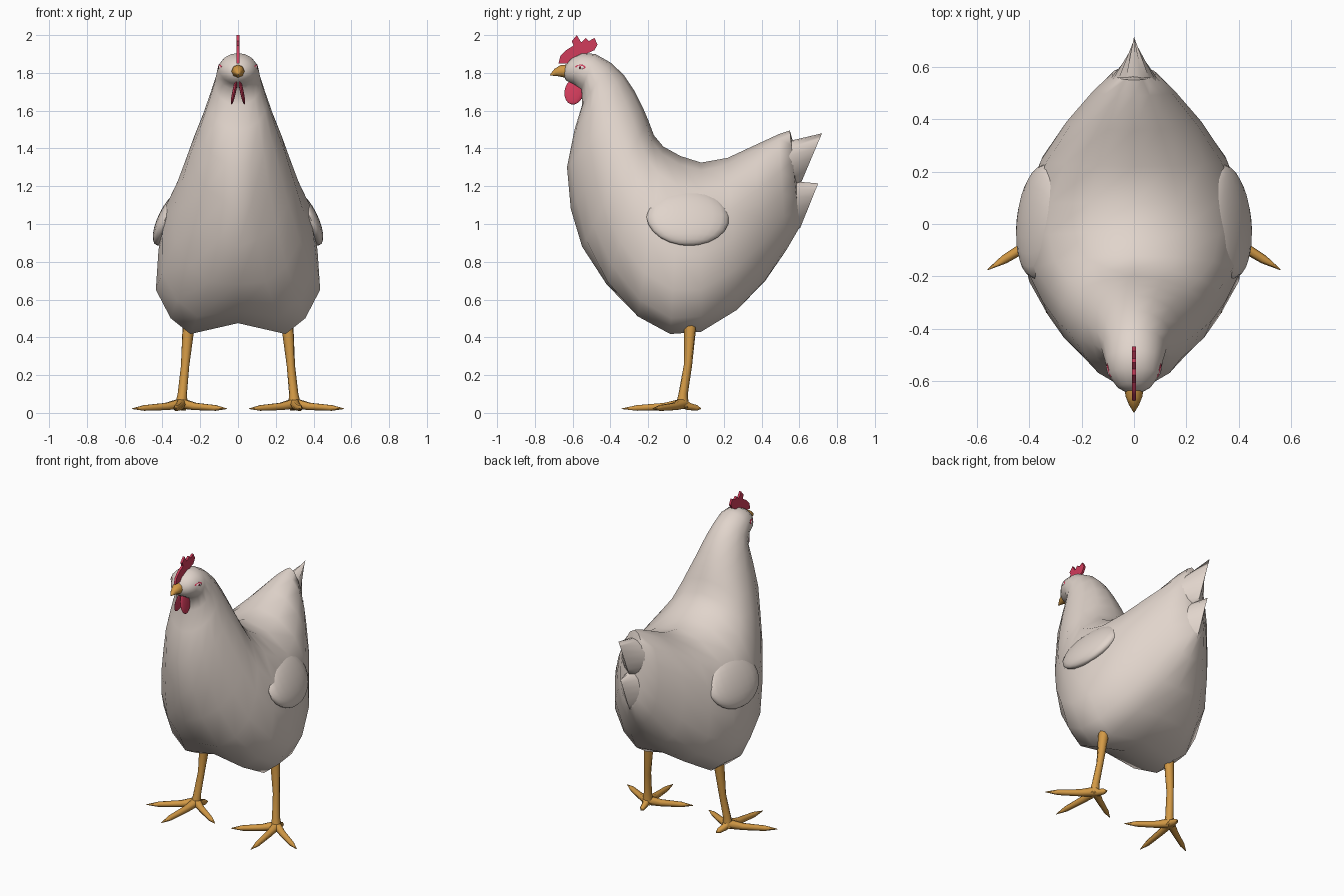
import bpy, bmesh
from math import sin, cos, pi, radians
from mathutils import Vector

old = bpy.data.objects.get("Cube")
if old:
    bpy.data.objects.remove(old, do_unlink=True)


def material(name, rgb):
    m = bpy.data.materials.new(name)
    m.use_nodes = True
    m.diffuse_color = (*rgb, 1)
    node = next(n for n in m.node_tree.nodes if n.type == "BSDF_PRINCIPLED")
    node.inputs["Base Color"].default_value = (*rgb, 1)
    node.inputs["Roughness"].default_value = 0.8
    return m


cream = material("cream feathers", (0.75, 0.66, 0.6))
orange = material("orange skin", (0.65, 0.32, 0.06))
red = material("comb red", (0.64, 0.045, 0.105))
white = material("eye white", (0.8, 0.72, 0.7))
dark = material("pupil dark", (0.1, 0.01, 0.015))


def finish(name, bm, mat, angle=40):
    bmesh.ops.remove_doubles(bm, verts=bm.verts, dist=0.0005)
    bmesh.ops.recalc_face_normals(bm, faces=bm.faces)
    mesh = bpy.data.meshes.new(name)
    bm.to_mesh(mesh)
    bm.free()
    mesh.materials.append(mat)
    ob = bpy.data.objects.new(name, mesh)
    bpy.context.collection.objects.link(ob)
    bpy.ops.object.select_all(action="DESELECT")
    ob.select_set(True)
    bpy.context.view_layer.objects.active = ob
    bpy.ops.object.shade_smooth_by_angle(angle=radians(angle))
    return ob


def loft(name, rings, mat, angle=40):
    """Skin over rings; ends are pinched shut or buried in another part."""
    bm = bmesh.new()
    rows = [[bm.verts.new(p) for p in ring] for ring in rings]
    n = len(rows[0])
    for a, b in zip(rows, rows[1:]):
        for i in range(n):
            j = (i + 1) % n
            bm.faces.new((a[i], a[j], b[j], b[i]))
    return finish(name, bm, mat, angle)


# Half outline of a plump body slice: width share, height share
PLUMP = [(0, 0), (.58, -.065), (.82, .03), (1, .2), (.97, .42),
         (.93, .62), (.75, .82), (.4, .95), (0, 1)]


def section(ty, tz, by, bz, w, plump):
    """Closed slice hung between a top and a bottom point; negative plump is keeled."""
    half = []
    for i, (px, pu) in enumerate(PLUMP):
        a = pi * i / 8
        x = w * (px * plump + sin(a) * (1 - plump))
        u = pu * plump + (1 - cos(a)) / 2 * (1 - plump)
        half.append((x, by + (ty - by) * u, bz + (tz - bz) * u))
    return half + [(-x, y, z) for x, y, z in half[-2:0:-1]]


def tube(name, path, mat, sides=8):
    """Round limb through (x, y, z, radius) points."""
    pts = [Vector(p[:3]) for p in path]
    rings = []
    for i, p in enumerate(pts):
        d = pts[min(i + 1, len(pts) - 1)] - pts[max(i - 1, 0)]
        q = d.to_track_quat("Z", "Y")
        r = path[i][3]
        rings.append([p + q @ Vector((r * cos(2 * pi * k / sides),
                                      r * sin(2 * pi * k / sides), 0))
                      for k in range(sides)])
    return loft(name, rings, mat, 60)


def ellipsoid(name, loc, scale, mat, rot=(0, 0, 0), seg=14):
    bm = bmesh.new()
    bmesh.ops.create_uvsphere(bm, u_segments=seg, v_segments=seg // 2 + 2, radius=1)
    bmesh.ops.scale(bm, vec=scale, verts=bm.verts)
    ob = finish(name, bm, mat, 60)
    ob.location, ob.rotation_euler = loc, rot
    return ob


# Body, neck and head in one sweep from tail to face
loft("body", [section(*s) for s in (
    (.565, 1.44, .61, 1.0, 0, 0),
    (.55, 1.495, .60, .98, .085, 0),
    (.49, 1.475, .53, .86, .155, .1),
    (.36, 1.415, .42, .70, .26, .3),
    (.22, 1.35, .27, .565, .36, .6),
    (.08, 1.325, .08, .48, .425, .95),
    (-.03, 1.36, -.08, .475, .435, 1),
    (-.12, 1.41, -.25, .54, .41, .7),
    (-.17, 1.47, -.42, .68, .35, .2),
    (-.20, 1.55, -.55, .88, .295, -.2),
    (-.23, 1.62, -.61, 1.08, .25, -.4),
    (-.27, 1.70, -.63, 1.3, .20, -.2),
    (-.33, 1.79, -.59, 1.5, .155, 0),
    (-.40, 1.855, -.55, 1.63, .125, 0),
    (-.48, 1.90, -.555, 1.71, .112, 0),
    (-.55, 1.905, -.60, 1.74, .1, 0),
    (-.61, 1.875, -.635, 1.76, .065, 0),
    (-.66, 1.81, -.66, 1.81, 0, 0))], cream, 60)

# Tail feathers: wedges closing to a sharp slanted rear edge
loft("tail_feather_upper", [section(*s) for s in (
    (.40, 1.41, .45, 1.15, .15, 0),
    (.55, 1.44, .575, 1.2, .085, 0),
    (.72, 1.48, .61, 1.22, 0, 0))], cream, 60)
loft("tail_feather_lower", [section(*s) for s in (
    (.45, 1.24, .45, .9, .15, 0),
    (.58, 1.225, .57, .96, .078, 0),
    (.70, 1.215, .605, .98, 0, 0))], cream, 60)

# Beak
tube("beak", [(0, -.63, 1.808, .036), (0, -.66, 1.81, .032),
              (0, -.69, 1.802, .02), (0, -.72, 1.788, .002)], orange)

# Comb, a thin jagged plate
bm = bmesh.new()
outline = [(-.675, 1.85), (-.665, 1.89), (-.635, 1.92), (-.595, 1.945), (-.605, 1.968),
           (-.578, 2), (-.555, 1.962), (-.53, 1.985), (-.515, 1.968), (-.485, 1.985),
           (-.468, 1.95), (-.485, 1.92), (-.53, 1.9), (-.57, 1.88), (-.63, 1.85)]
face = bm.faces.new([bm.verts.new((-.007, y, z)) for y, z in outline])
new = bmesh.ops.extrude_face_region(bm, geom=[face])["geom"]
bmesh.ops.translate(bm, vec=(.014, 0, 0),
                    verts=[v for v in new if isinstance(v, bmesh.types.BMVert)])
finish("comb", bm, red)

# Paired parts
for side, s in (("left", 1), ("right", -1)):
    ellipsoid("wattle_" + side, (s * .02, -.592, 1.702), (.01, .051, .072), red,
              (radians(-12), s * radians(-12), 0))
    turn = (0, 0, s * radians(-18))
    for part, out, size, mat in (("rim", .095, (.006, .03, .017), red),
                                 ("white", .0975, (.006, .023, .011), white),
                                 ("pupil", .1005, (.004, .009, .008), dark)):
        ellipsoid(f"eye_{part}_{side}", (s * out, -.56, 1.828), size, mat, turn, 10)

    # Folded wing, sunk into the flank so only its lower edge stands out
    ellipsoid("wing_" + side, (s * .358, .01, 1.035), (.058, .22, .165), cream,
              (0, s * radians(-27), s * radians(6)), 20)

    # Leg and the four toes
    tube("leg_" + side, [(s * .255, .025, .5, .036), (s * .265, .02, .42, .031),
                         (s * .28, .01, .25, .022), (s * .295, -.015, .1, .025),
                         (s * .3, -.02, .03, .036)], orange)
    for toe, x, y in (("outer", .56, -.175), ("middle", .335, -.34),
                      ("inner", .06, -.16), ("back", .28, .08)):
        dx, dy = x - .3, y + .015
        tube(f"toe_{toe}_{side}",
             [(s * (.3 + dx * t), -.015 + dy * t, z, r) for t, z, r in (
                 (0, .05, .03), (.3, .034, .022), (.75, .026, .017), (1, .022, .002))],
             orange, 6)
